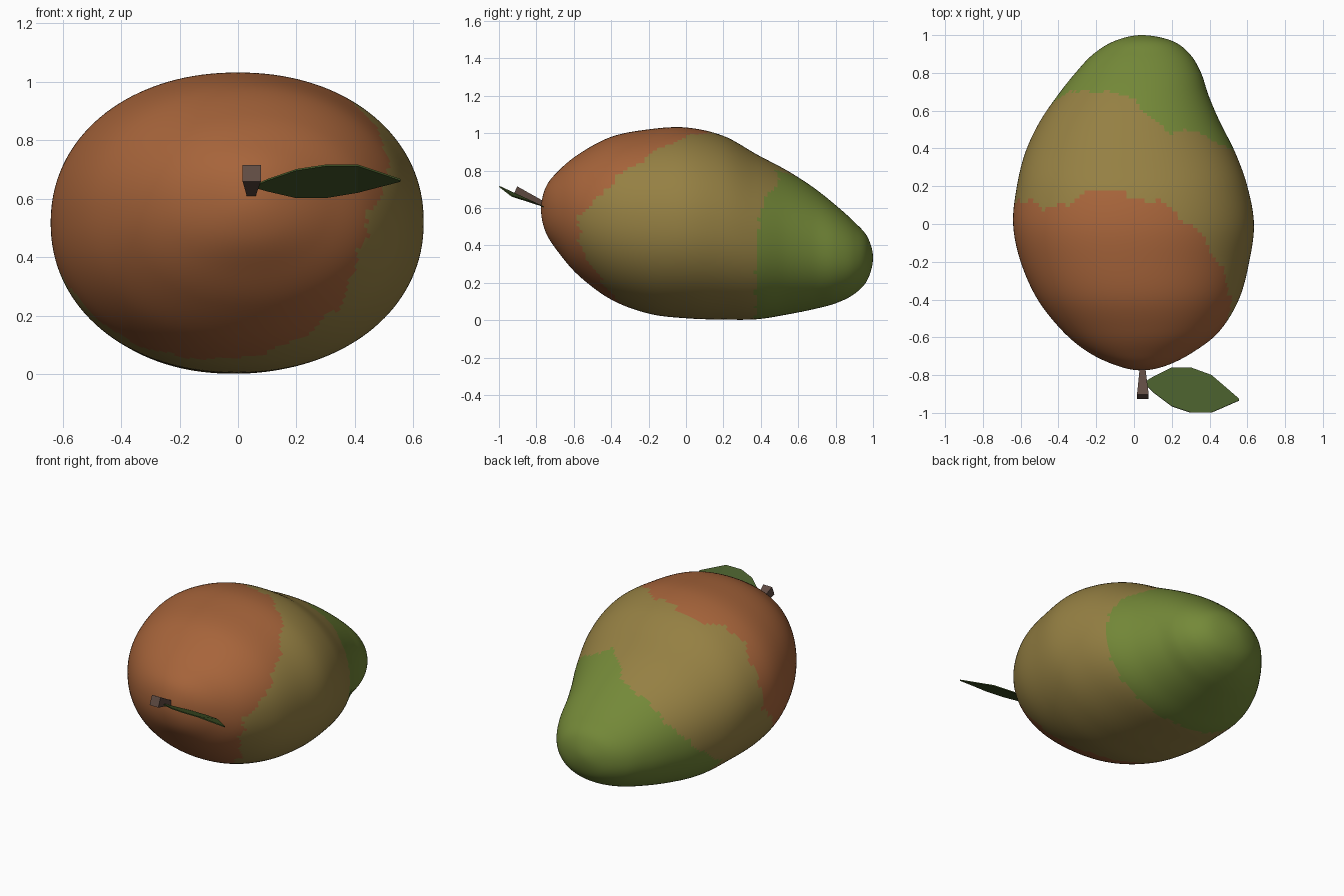
import bpy, bmesh, math
from mathutils import Vector

if "Cube" in bpy.data.objects:
    bpy.data.objects.remove(bpy.data.objects["Cube"])


def material(name, rgb):
    m = bpy.data.materials.new(name)
    m.diffuse_color = (*rgb, 1)
    m.use_nodes = True
    m.node_tree.nodes["Principled BSDF"].inputs["Base Color"].default_value = m.diffuse_color
    return m


RED = material("ripe orange red", (0.385, 0.128, 0.043))
OLIVE = material("olive yellow", (0.30, 0.215, 0.056))
GREEN = material("unripe green", (0.175, 0.25, 0.040))
BROWN = material("stem brown", (0.115, 0.070, 0.055))
LEAF = material("leaf green", (0.062, 0.105, 0.024))


def finish(name, bm, mats, smooth=None):
    me = bpy.data.meshes.new(name)
    bm.to_mesh(me)
    bm.free()
    for m in mats:
        me.materials.append(m)
    ob = bpy.data.objects.new(name, me)
    bpy.context.collection.objects.link(ob)
    if smooth:
        for p in me.polygons:
            p.use_smooth = True
    return ob


# Fruit outline from stem end to tip: y, left x, right x, bottom z, top z
STATIONS = [
    (-0.775, 0.04, 0.04, 0.59, 0.59), (-0.75, -0.09, 0.17, 0.47, 0.71),
    (-0.68, -0.24, 0.31, 0.36, 0.80), (-0.57, -0.375, 0.45, 0.235, 0.89),
    (-0.40, -0.51, 0.555, 0.11, 0.98), (-0.20, -0.60, 0.61, 0.035, 1.02),
    (0.00, -0.64, 0.635, 0.01, 1.03), (0.20, -0.62, 0.60, 0.003, 0.985),
    (0.38, -0.575, 0.535, 0.005, 0.885), (0.54, -0.50, 0.455, 0.03, 0.80),
    (0.68, -0.405, 0.395, 0.058, 0.71), (0.80, -0.31, 0.355, 0.09, 0.615),
    (0.90, -0.215, 0.295, 0.14, 0.525), (0.97, -0.10, 0.20, 0.215, 0.445),
    (1.00, 0.04, 0.04, 0.335, 0.335)]

# Colour borders: y of the border at each angle round the fruit (0 = +x, 90 = up)
RED_EDGE = [(0, -.57), (30, -.36), (60, -.03), (75, .10), (90, .14), (103, .20),
            (130, .08), (150, .12), (180, .12), (210, -.10), (240, -.16),
            (270, -.28), (300, -.43), (330, -.57), (360, -.57)]
GREEN_EDGE = [(0, .38), (30, .42), (48, .50), (65, .48), (76, .55), (88, .66),
              (105, .70), (150, .70), (170, .65), (190, .55), (210, .37),
              (240, .35), (270, .37), (360, .38)]


def lookup(table, a):
    for (a0, v0), (a1, v1) in zip(table, table[1:]):
        if a <= a1:
            return v0 + (v1 - v0) * (a - a0) / (a1 - a0)


def catmull(p, t):
    a, b, c, d = p
    return [0.5 * (2 * q + (r - o) * t + (2 * o - 5 * q + 4 * r - s) * t * t
                   + (3 * q - o - 3 * r + s) * t ** 3) for o, q, r, s in zip(a, b, c, d)]


def beyond(pole, nxt):
    # mirrored station past a pole, so the end closes round
    return (nxt[0],) + tuple(2 * p - n for p, n in zip(pole[1:], nxt[1:]))


SEG, SUB = 140, 9
st = [beyond(STATIONS[0], STATIONS[1])] + STATIONS + [beyond(STATIONS[-1], STATIONS[-2])]
rows = [catmull(st[i:i + 4], k / SUB) for i in range(len(st) - 3) for k in range(SUB)][1:]


def power(v):
    return math.copysign(abs(v) ** 0.95, v)


bm = bmesh.new()
rings = []
for y, l, r, b, t in rows:
    ring = []
    for j in range(SEG):
        a = math.tau * j / SEG
        ring.append(bm.verts.new(((l + r) / 2 + (r - l) / 2 * power(math.cos(a)), y,
                                  (b + t) / 2 + (t - b) / 2 * power(math.sin(a)))))
    rings.append(ring)
poles = [bm.verts.new((s[1], s[0], s[3])) for s in (STATIONS[0], STATIONS[-1])]


def add_face(verts, j):
    f = bm.faces.new(verts)
    deg = 360 * (j + 0.5) / SEG
    y = f.calc_center_median().y
    wob = 0.012 * math.sin(deg * 0.35) + 0.008 * math.sin(deg * 0.8 + 1)
    if y < lookup(RED_EDGE, deg) + wob:
        f.material_index = 0
    elif y < lookup(GREEN_EDGE, deg) + wob * 0.5:
        f.material_index = 1
    else:
        f.material_index = 2


for j in range(SEG):
    k = (j + 1) % SEG
    add_face((poles[0], rings[0][j], rings[0][k]), j)
    for p, q in zip(rings, rings[1:]):
        add_face((p[j], q[j], q[k], p[k]), j)
    add_face((poles[1], rings[-1][k], rings[-1][j]), j)
bmesh.ops.recalc_face_normals(bm, faces=bm.faces)
finish("fruit_body", bm, [RED, OLIVE, GREEN], smooth=True)

# Stem: square peg flaring outwards
bm = bmesh.new()
inner, outer = Vector((0.045, -0.75, 0.615)), Vector((0.047, -0.915, 0.687))
axis = (outer - inner).normalized()
side = Vector((1, 0, 0))
up = side.cross(axis).normalized()
ends = []
for c, h in ((inner, 0.013), (outer, 0.031)):
    ends.append([bm.verts.new(c + side * h * sx + up * h * sz)
                 for sx, sz in ((-1, -1), (1, -1), (1, 1), (-1, 1))])
bm.faces.new(ends[0])
bm.faces.new(ends[1])
for i in range(4):
    k = (i + 1) % 4
    bm.faces.new((ends[0][i], ends[0][k], ends[1][k], ends[1][i]))
bmesh.ops.recalc_face_normals(bm, faces=bm.faces)
finish("stem", bm, [BROWN])

# Leaf: thin tilted blade, x with its back and front edge y
bm = bmesh.new()
BLADE = [(0.06, -0.835, -0.85), (0.10, -0.81, -0.89), (0.20, -0.76, -0.965),
         (0.30, -0.76, -0.998), (0.41, -0.80, -0.998), (0.555, -0.925, -0.935)]
edges = []
for x, yb, yf in BLADE:
    edges.append([bm.verts.new((x, y, 0.658 - 0.46 * (y + 0.875) - (0.02 if x > 0.5 else 0)))
                  for y in (yb, (yb + yf) / 2, yf)])
for p, q in zip(edges, edges[1:]):
    for i in range(2):
        bm.faces.new((p[i], p[i + 1], q[i + 1], q[i]))
bmesh.ops.recalc_face_normals(bm, faces=bm.faces)
leaf = finish("leaf", bm, [LEAF])
mod = leaf.modifiers.new("thickness", 'SOLIDIFY')
mod.thickness = 0.006
mod.offset = 0
